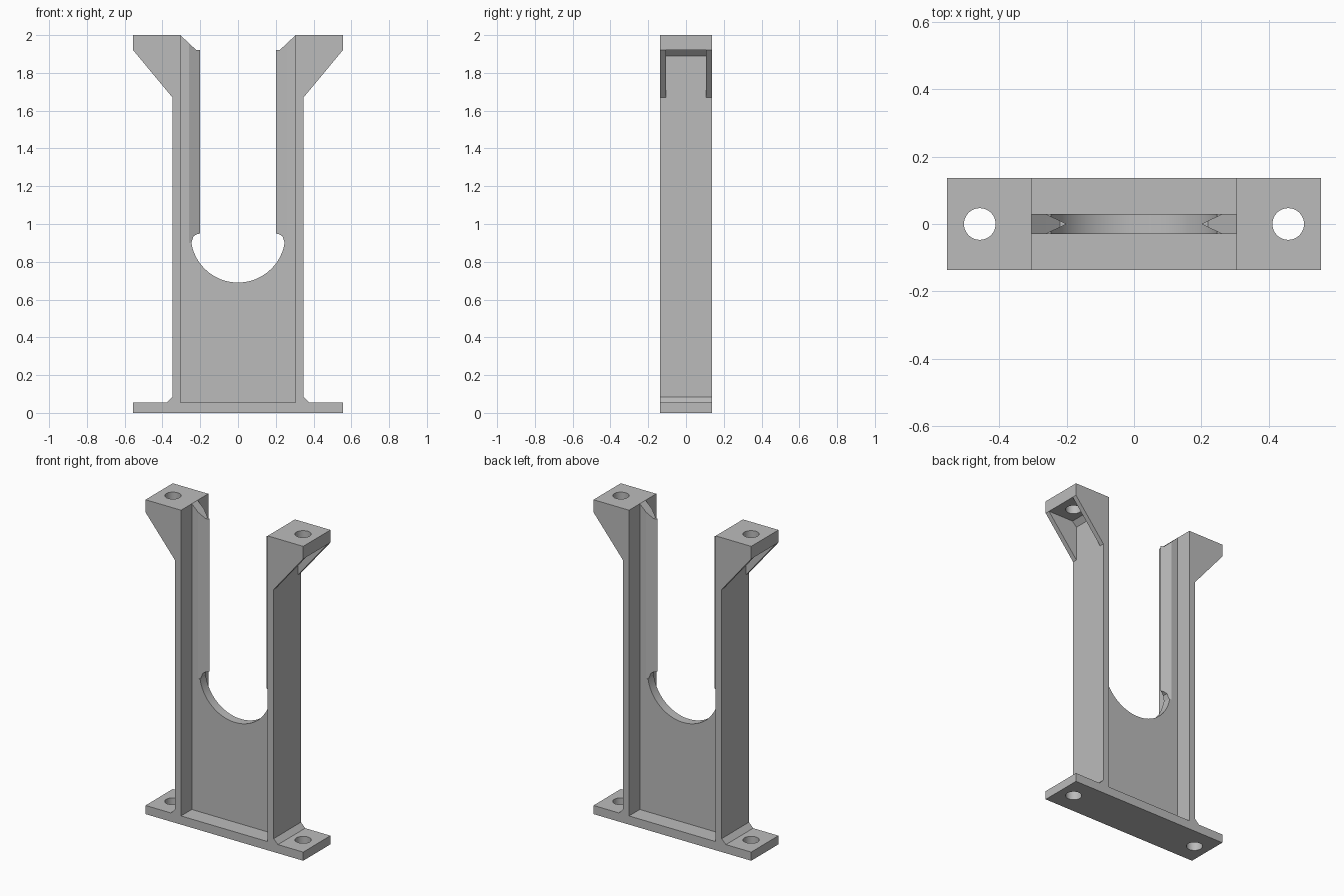
import bpy, bmesh, math

cube = bpy.data.objects.get("Cube")
if cube:
    bpy.data.objects.remove(cube, do_unlink=True)

grey = bpy.data.materials.new("plain grey")
grey.use_nodes = True
COLOUR = (0.5, 0.5, 0.5, 1)
grey.diffuse_color = COLOUR
grey.node_tree.nodes["Principled BSDF"].inputs["Base Color"].default_value = COLOUR


def prism(name, outline, depth, y_mid=0.0):
    """Extrude an x-z outline along y; depth(x) gives the half thickness."""
    bm = bmesh.new()
    front = [bm.verts.new((x, y_mid - depth(x), z)) for x, z in outline]
    back = [bm.verts.new((x, y_mid + depth(x), z)) for x, z in outline]
    bm.faces.new(front)
    bm.faces.new(back[::-1])
    n = len(outline)
    for i in range(n):
        j = (i + 1) % n
        bm.faces.new((front[i], back[i], back[j], front[j]))
    bmesh.ops.remove_doubles(bm, verts=bm.verts, dist=1e-5)
    bmesh.ops.recalc_face_normals(bm, faces=bm.faces)
    mesh = bpy.data.meshes.new(name)
    bm.to_mesh(mesh)
    bm.free()
    mesh.materials.append(grey)
    obj = bpy.data.objects.new(name, mesh)
    bpy.context.collection.objects.link(obj)
    return obj


def mirrored(half):
    """Close a right-hand outline with its reflection in x."""
    return half + [(-x, z) for x, z in reversed(half)]


HALF_DEPTH = 0.137     # frame
WEB = 0.029            # half thickness of the centre plate
INNER, OUTER, END = 0.305, 0.347, 0.555
BASE, SHELF, TOP = 0.055, 1.92, 2.0
NOSE, TIP = 0.26, 0.2  # start and edge of the pointed guide rails
FILLET = 0.03

# Frame: foot, side walls and top flanges in one profile
frame = prism("frame", mirrored([
    (END, 0), (END, BASE), (OUTER + FILLET, BASE), (OUTER, BASE + FILLET),
    (OUTER, SHELF - FILLET), (OUTER + FILLET, SHELF), (END, SHELF),
    (END, TOP), (INNER, TOP), (INNER, BASE)]), lambda x: HALF_DEPTH)

# Bolt holes through the foot and flanges
for side, label in ((1, "left"), (-1, "right")):
    bpy.ops.mesh.primitive_cylinder_add(vertices=48, radius=0.047, depth=3,
                                        location=(side * 0.458, 0, 1))
    cutter = bpy.context.object
    cutter.name = label + "_bolt_hole_cutter"
    cutter.hide_render = True
    cutter.data.materials.append(grey)
    mod = frame.modifiers.new("bolt_hole", "BOOLEAN")
    mod.operation, mod.solver, mod.object = "DIFFERENCE", "EXACT", cutter
    bpy.context.view_layer.objects.active = frame
    bpy.ops.object.modifier_apply(modifier=mod.name)
    bpy.data.objects.remove(cutter, do_unlink=True)

# Centre plate with the round cradle
slope_z = TOP - (INNER - NOSE) * 0.95
arc = [(0.25 * math.cos(a), 0.94 + 0.25 * math.sin(a))
       for a in (math.radians(-9 - 81 * i / 20) for i in range(20))]
web = prism("cradle_plate", mirrored(
    [(INNER, BASE), (INNER, TOP), (NOSE, slope_z), (NOSE, 0.9)] + arc),
    lambda x: WEB)
parts = [frame, web]

for side, label in ((1, "left"), (-1, "right")):
    # Pointed guide rail on the inner edge
    rail = [(NOSE, 0.9), (0.247, 0.9), (0.236, 0.935), (0.22, 0.945),
            (TIP, 0.95), (TIP, SHELF), (0.22, SHELF), (NOSE, slope_z)]
    parts.append(prism(label + "_guide_rail", [(side * x, z) for x, z in rail],
                       lambda x: WEB * (abs(x) - TIP) / (NOSE - TIP)))
    # Gussets below the flange
    for end, where in ((-1, "front"), (1, "back")):
        tri = [(OUTER, 1.67), (END, SHELF), (OUTER, SHELF)]
        parts.append(prism(f"{label}_{where}_gusset",
                           [(side * x, z) for x, z in tri],
                           lambda x: 0.015, end * (HALF_DEPTH - 0.015)))

bpy.ops.object.select_all(action="DESELECT")
for obj in parts:
    obj.select_set(True)
bpy.context.view_layer.objects.active = frame
bpy.ops.object.shade_smooth_by_angle(angle=math.radians(30))
